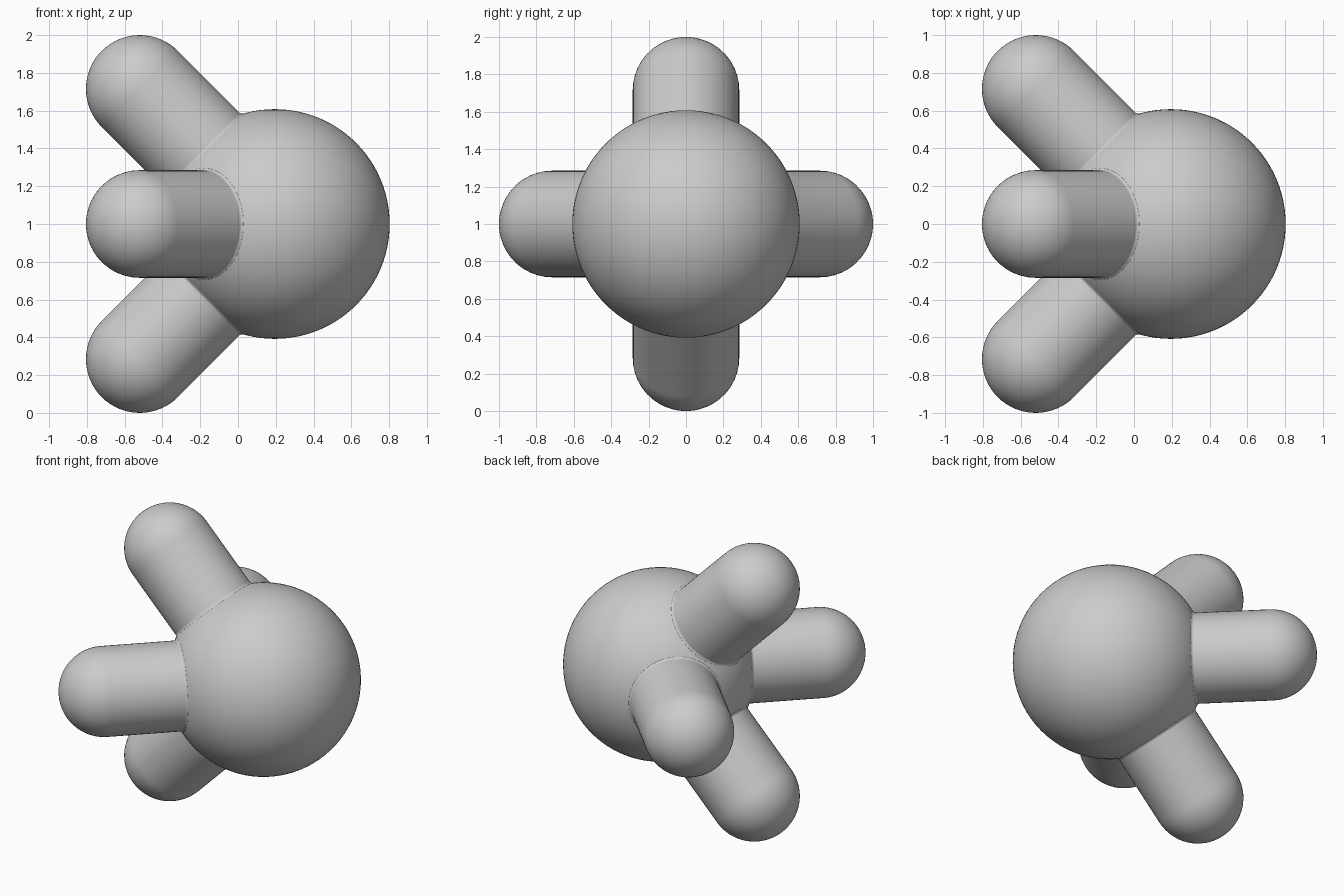
import bpy, bmesh
from math import sin, cos, pi, sqrt, atan2
from mathutils import Vector, Matrix

cube = bpy.data.objects.get("Cube")
if cube:
    bpy.data.objects.remove(cube, do_unlink=True)

CENTRE = Vector((0.195, 0, 1))
BODY_R = 0.608
ARM_R = 0.285
REACH = 0.715 * sqrt(2)   # body centre to the centre of an arm's round end
FILLET = 0.02

grey = bpy.data.materials.new("plain grey")
grey.use_nodes = True
colour = (0.6, 0.6, 0.6, 1)
grey.diffuse_color = colour
grey.node_tree.nodes["Principled BSDF"].inputs["Base Color"].default_value = colour


def add_object(name, bm):
    bmesh.ops.recalc_face_normals(bm, faces=bm.faces)
    for face in bm.faces:
        face.smooth = True
    mesh = bpy.data.meshes.new(name)
    bm.to_mesh(mesh)
    bm.free()
    mesh.materials.append(grey)
    obj = bpy.data.objects.new(name, mesh)
    bpy.context.collection.objects.link(obj)
    return obj


# Round body
bm = bmesh.new()
bmesh.ops.create_uvsphere(bm, u_segments=96, v_segments=48, radius=BODY_R)
add_object("body", bm).location = CENTRE


def arm_profile():
    """Half outline of an arm: small root fillet, straight side, round end."""
    cr = ARM_R + FILLET
    cz = sqrt((BODY_R + FILLET) ** 2 - cr ** 2)
    start = -atan2(cz, cr)
    points = []
    for i in range(9):
        a = start * (1 - i / 8)
        points.append((cr - FILLET * cos(a), cz + FILLET * sin(a)))
    # Tuck the root just under the body surface
    points.insert(0, (points[0][0] * 0.97, points[0][1] * 0.97))
    for i in range(17):
        a = i / 16 * pi / 2
        points.append((ARM_R * cos(a), REACH + ARM_R * sin(a)))
    return points


def add_arm(name, direction):
    bm = bmesh.new()
    verts = [bm.verts.new((r, 0, z)) for r, z in arm_profile()]
    edges = [bm.edges.new(pair) for pair in zip(verts, verts[1:])]
    bmesh.ops.spin(bm, geom=verts + edges, cent=(0, 0, 0), axis=(0, 0, 1),
                   angle=2 * pi, steps=64)
    bmesh.ops.remove_doubles(bm, verts=bm.verts, dist=0.0001)
    turn = Vector(direction).to_track_quat('Z', 'Y').to_matrix().to_4x4()
    bmesh.ops.transform(bm, matrix=Matrix.Translation(CENTRE) @ turn, verts=bm.verts)
    add_object(name, bm)


# Four arms, each slanting away to the right side
add_arm("upper_arm", (-1, 0, 1))
add_arm("lower_arm", (-1, 0, -1))
add_arm("front_arm", (-1, -1, 0))
add_arm("back_arm", (-1, 1, 0))
